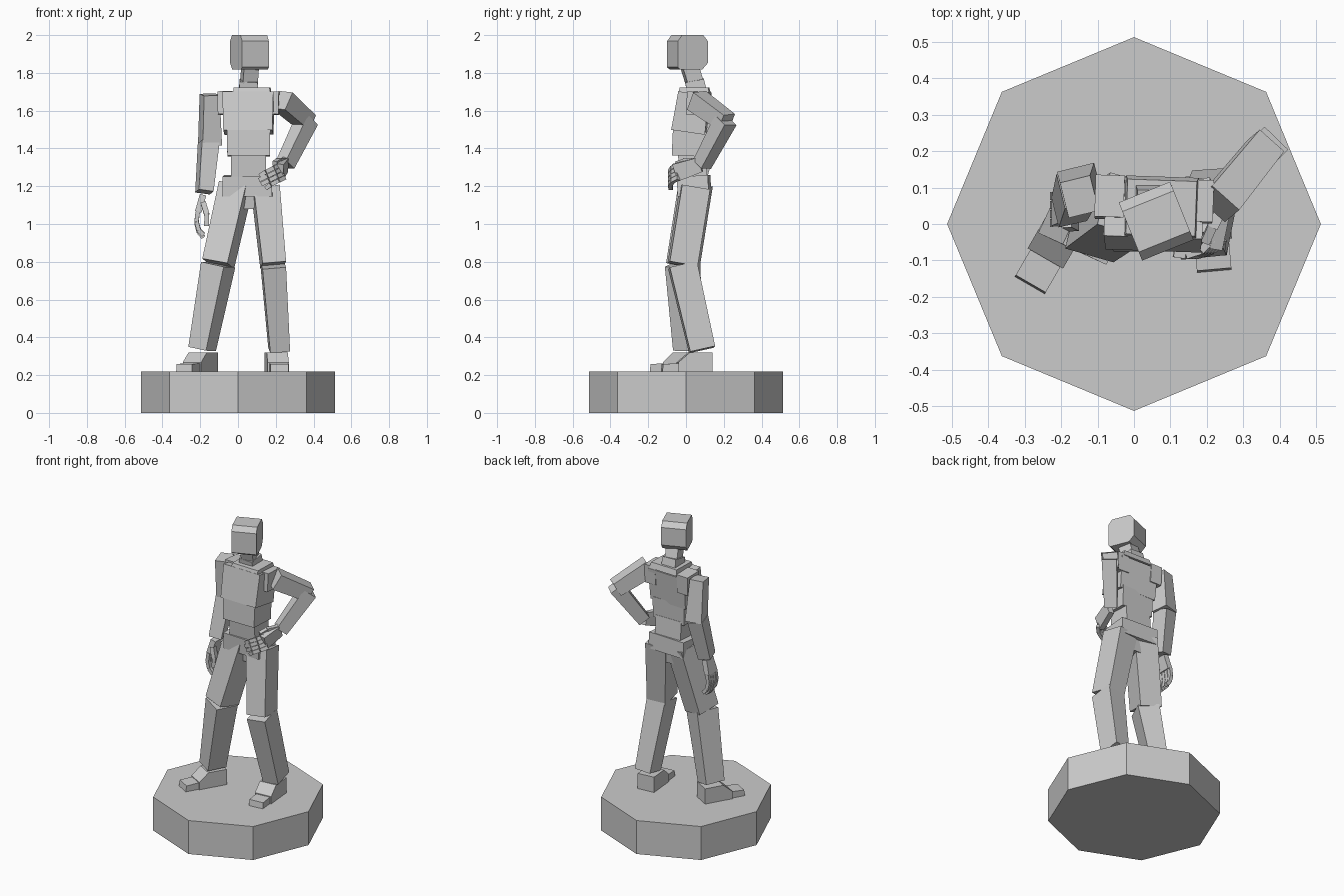
import bpy, bmesh, math
from mathutils import Vector, Matrix


def add(name, bm):
    bmesh.ops.recalc_face_normals(bm, faces=bm.faces)
    me = bpy.data.meshes.new(name)
    bm.to_mesh(me)
    bm.free()
    ob = bpy.data.objects.new(name, me)
    bpy.context.collection.objects.link(ob)
    return ob


def loft(name, rings):
    """Closed solid through a list of point rings."""
    bm = bmesh.new()
    vs = [[bm.verts.new(p) for p in r] for r in rings]
    n = len(vs[0])
    for a, b in zip(vs, vs[1:]):
        for i in range(n):
            bm.faces.new((a[i], a[(i + 1) % n], b[(i + 1) % n], b[i]))
    bm.faces.new(vs[0])
    bm.faces.new(vs[-1])
    return add(name, bm)


def beam(name, p0, p1, s0, s1=None, yaw=0, side=None):
    """Tapered box from p0 to p1; s = (width, depth) at each end."""
    p0, p1, s1 = Vector(p0), Vector(p1), s1 or s0
    axis = (p1 - p0).normalized()
    a = math.radians(yaw)
    x = Vector(side) if side else Vector((math.cos(a), math.sin(a), 0))
    x = (x - axis * x.dot(axis)).normalized()
    y = axis.cross(x)
    sq = ((-.5, -.5), (.5, -.5), (.5, .5), (-.5, .5))
    return loft(name, [[p + x * (u * s[0]) + y * (v * s[1]) for u, v in sq]
                       for p, s in ((p0, s0), (p1, s1))])


def extrude(name, profile, width, loc, yaw):
    """Side profile (y, z) given a width in x, turned and placed."""
    m = Matrix.Translation(loc) @ Matrix.Rotation(math.radians(yaw), 4, 'Z')
    return loft(name, [[m @ Vector((x, y, z)) for y, z in profile]
                       for x in (-width / 2, width / 2)])


# Octagonal base
loft("base", [[(.513 * math.cos(i * math.pi / 4), .513 * math.sin(i * math.pi / 4), z)
               for i in range(8)] for z in (0, .22)])

# Torso stack: name, bottom, top, bottom size, top size, yaw
for part in (
    ("pelvis", (.053, .045, 1.15), (.053, .04, 1.255), (.265, .165), (.26, .165), -3),
    ("crotch", (.055, .05, 1.08), (.055, .05, 1.16), (.06, .09), (.085, .11), 0),
    ("waist", (.055, .04, 1.25), (.055, .03, 1.37), (.185, .145), (.185, .145), 0),
    ("ribs", (.056, .012, 1.36), (.056, .018, 1.495), (.225, .175), (.23, .175), 0),
    ("chest", (.055, .015, 1.485), (.055, .045, 1.69), (.26, .18), (.27, .165), -2),
    ("collar", (.075, .045, 1.685), (.075, .045, 1.722), (.2, .17), (.19, .15), -2),
    ("neck_base", (.055, .055, 1.71), (.057, .045, 1.76), (.1, .105), (.095, .1), 0),
    ("neck", (.058, .045, 1.75), (.064, .02, 1.83), (.08, .085), (.08, .085), 10),
    ("left_shoulder", (-.065, .07, 1.58), (-.067, .077, 1.70), (.08, .115), (.08, .115), -2),
    ("right_shoulder", (.175, .06, 1.58), (.178, .064, 1.70), (.08, .115), (.08, .115), -2),
):
    beam(*part[:5], yaw=part[5])

# Head with bevelled front and back edges
extrude("head", [(-.085, .012), (-.085, .15), (-.06, .182), (.06, .182),
                 (.087, .15), (.087, .035), (.055, 0), (-.07, 0)],
        .152, (.061, .007, 1.818), 22)

# Legs
beam("left_thigh", (-.012, .05, 1.2), (-.105, -.015, .79), (.15, .15), (.14, .15), -14)
beam("left_shin", (-.105, -.018, .785), (-.19, .01, .338), (.135, .145), (.105, .125), -25)
beam("right_thigh", (.145, .047, 1.19), (.186, -.018, .785), (.14, .15), (.125, .15), 5)
beam("right_shin", (.186, -.018, .782), (.218, .085, .335), (.125, .148), (.105, .135), 5)

# Feet: wedge block plus toe
for side, loc, yaw in (("left", (-.186, .005, .22), -30), ("right", (.203, .07, .22), 5)):
    extrude(side + "_foot", [(.065, 0), (.065, .1), (-.055, .1), (-.115, .048), (-.115, 0)],
            .112, loc, yaw)
    extrude(side + "_toe", [(-.11, 0), (-.11, .043), (-.195, .038), (-.2, 0)], .095, loc, yaw)

# Arms
beam("left_upper_arm", (-.15, .075, 1.685), (-.148, .105, 1.42), (.085, .1), (.105, .105), 14)
beam("left_forearm", (-.155, .1, 1.43), (-.178, .04, 1.17), (.095, .1), (.08, .085), 14)
beam("right_upper_arm", (.232, .055, 1.655), (.362, .215, 1.54), (.1, .105), (.09, .09), -50)
beam("right_forearm", (.365, .21, 1.55), (.25, .085, 1.315), (.09, .09), (.075, .075), -45)

# Hanging hand: palm, four curled fingers, thumb
beam("left_palm", (-.185, .04, 1.155), (-.21, .04, 1.065), (.035, .07), (.035, .09))
for i in range(4):
    y = .04 + (i - 1.5) * .025
    lift = (.012, 0, .003, .018)[i]
    path = [(-.212, y, 1.07), (-.22, y, 1.0 + lift), (-.208, y, .955 + lift), (-.183, y, .928 + lift)]
    for j in range(3):
        beam(f"left_finger_{i}_{j}", path[j], path[j + 1], (.022, .022), side=(0, 1, 0))
beam("left_thumb_base", (-.185, .005, 1.115), (-.165, -.005, 1.05), (.028, .03))
beam("left_thumb_tip", (-.165, -.005, 1.055), (-.167, -.005, .99), (.025, .025))

# Hand on hip: palm wraps the side, fingers lie across the front
beam("right_palm", (.25, .075, 1.315), (.222, -.055, 1.272), (.035, .08), (.035, .095), side=(1, .2, 0))
spread = Vector((.35, 0, -.94)).normalized()
for i in range(4):
    off = spread * ((i - 1.5) * .024)
    end = (-.006, .006, .002, -.012)[i]
    path = [Vector(p) + off for p in ((.232, -.04, 1.278), (.2, -.072, 1.262),
                                      (.16, -.085, 1.242), (.122 - end, -.08, 1.222))]
    for j in range(3):
        beam(f"right_finger_{i}_{j}", path[j], path[j + 1], (.022, .022), side=spread)
beam("right_thumb_base", (.245, .05, 1.335), (.215, -.01, 1.335), (.03, .03))
beam("right_thumb_tip", (.215, -.005, 1.335), (.195, -.05, 1.32), (.025, .025))
